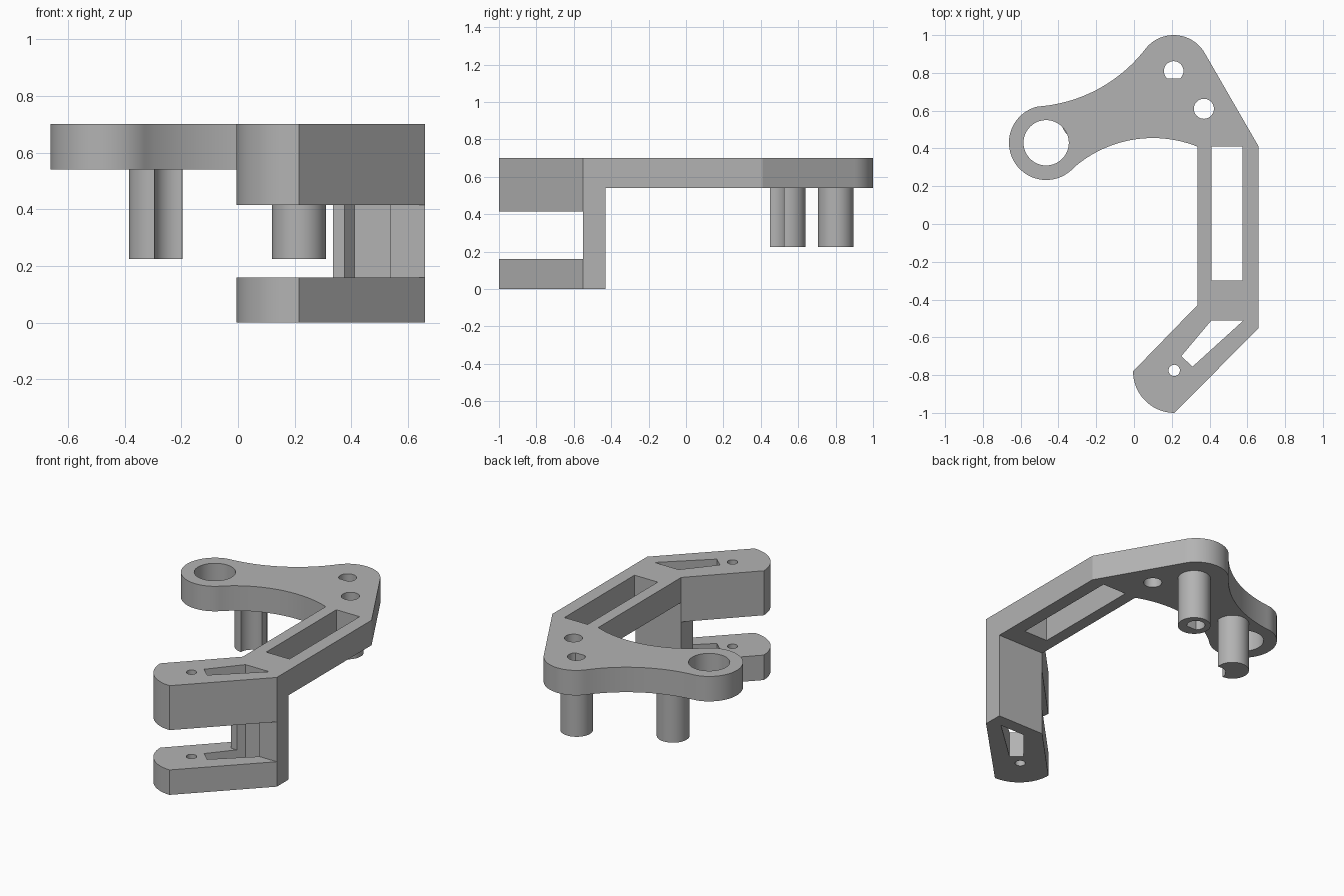
import bpy, bmesh, math
from mathutils import Vector

cube = bpy.data.objects.get("Cube")
if cube:
    bpy.data.objects.remove(cube, do_unlink=True)

grey = bpy.data.materials.new("plain grey")
grey.use_nodes = True
colour = (0.45, 0.45, 0.45, 1)
grey.diffuse_color = colour
grey.node_tree.nodes["Principled BSDF"].inputs["Base Color"].default_value = colour


def arc(centre, r, start, end, n=24):
    """Points on a circle between two angles in degrees."""
    angles = [math.radians(start + (end - start) * i / n) for i in range(n + 1)]
    return [(centre[0] + r * math.cos(t), centre[1] + r * math.sin(t)) for t in angles]


def circle(centre, r, n=48):
    return arc(centre, r, 0, 360, n)[:-1]


def arc_through(a, m, b, n=24):
    """Inner points of the arc from a through m to b."""
    a, m, b = Vector(a), Vector(m), Vector(b)
    p, q = m - a, b - a
    d = 2 * (p.x * q.y - p.y * q.x)
    c = a + Vector((q.y * p.dot(p) - p.y * q.dot(q),
                    p.x * q.dot(q) - q.x * p.dot(p))) / d
    r = (a - c).length
    start = math.atan2(a.y - c.y, a.x - c.x)
    sweep = math.atan2(b.y - c.y, b.x - c.x) - start
    sweep = (sweep + math.pi) % (2 * math.pi) - math.pi
    return [(c.x + r * math.cos(start + sweep * i / n),
             c.y + r * math.sin(start + sweep * i / n)) for i in range(1, n)]


def prism(name, z0, z1, *loops):
    """Extrude an outline, with any further loops as holes."""
    bm = bmesh.new()
    edges = []
    for loop in loops:
        verts = [bm.verts.new((x, y, z0)) for x, y in loop]
        edges += [bm.edges.new((v, verts[i - 1])) for i, v in enumerate(verts)]
    bmesh.ops.triangle_fill(bm, use_beauty=True, use_dissolve=False,
                            edges=edges, normal=(0, 0, 1))
    top = bmesh.ops.extrude_face_region(bm, geom=bm.faces[:])["geom"]
    bmesh.ops.translate(bm, vec=(0, 0, z1 - z0),
                        verts=[g for g in top if isinstance(g, bmesh.types.BMVert)])
    bmesh.ops.recalc_face_normals(bm, faces=bm.faces[:])
    mesh = bpy.data.meshes.new(name)
    bm.to_mesh(mesh)
    bm.free()
    mesh.materials.append(grey)
    obj = bpy.data.objects.new(name, mesh)
    bpy.context.collection.objects.link(obj)
    return obj


def activate(obj):
    bpy.ops.object.select_all(action="DESELECT")
    obj.select_set(True)
    bpy.context.view_layer.objects.active = obj


def cut(obj, cutter):
    cutter.hide_render = True
    mod = obj.modifiers.new("cut", "BOOLEAN")
    mod.operation, mod.solver, mod.object = "DIFFERENCE", "EXACT", cutter
    activate(obj)
    bpy.ops.object.modifier_apply(modifier=mod.name)
    bpy.data.objects.remove(cutter, do_unlink=True)


# Bracket outline: straight side, back lobe, ring lobe, front arm
ring, lobe, tip = (-0.465, 0.43), (0.21, 0.81), (0.215, -0.78)
lobe_arc = arc(lobe, 0.19, 29, 145)
ring_arc = arc(ring, 0.197, 103, 318, 40)
inner = (0.335, 0.41)
outline = [(0.66, -0.55), (0.66, 0.41)] + lobe_arc
outline += arc_through(lobe_arc[-1], (-0.18, 0.72), ring_arc[0]) + ring_arc
outline += arc_through(ring_arc[-1], (0.098, 0.455), inner)
outline += [inner, (0.335, -0.43)] + arc(tip, 0.22, 180, 270)

# Holes and slots
flat_hole = arc(lobe, 0.052, -51, 231, 36)
long_slot = [(0.41, -0.3), (0.575, -0.3), (0.575, 0.41), (0.41, 0.41)]
arm_slot = [(0.41, -0.51), (0.58, -0.51), (0.31, -0.755), (0.25, -0.7)]
bracket = prism("bracket", 0, 0.7, outline, circle(ring, 0.12), flat_hole,
                circle((0.37, 0.61), 0.053), long_slot, arm_slot,
                circle((0.213, -0.775), 0.03))

# Clear the space under the plate, then the gap in the fork
cut(bracket, prism("plate_clearance", -1, 0.54,
                   [(-2, -0.43), (2, -0.43), (2, 2), (-2, 2)]))
cut(bracket, prism("fork_gap", 0.16, 0.415,
                   [(-2, -2), (2, -2), (2, -0.55), (0.335, -0.55),
                    (0.335, -0.2), (-2, -0.2)]))

# Pins below the plate: one hollow, one with a rounded groove
hollow_pin = prism("hollow_pin", 0.225, 0.54, circle((0.215, 0.8), 0.095), flat_hole)
pin_arc = arc((-0.29, 0.545), 0.095, -12, 267, 40)
grooved_pin = prism("grooved_pin", 0.225, 0.54,
                    pin_arc + arc_through(pin_arc[-1], (-0.264, 0.511), pin_arc[0], 16))

for obj in (bracket, hollow_pin, grooved_pin):
    activate(obj)
    bpy.ops.object.shade_smooth_by_angle(angle=math.radians(25))
